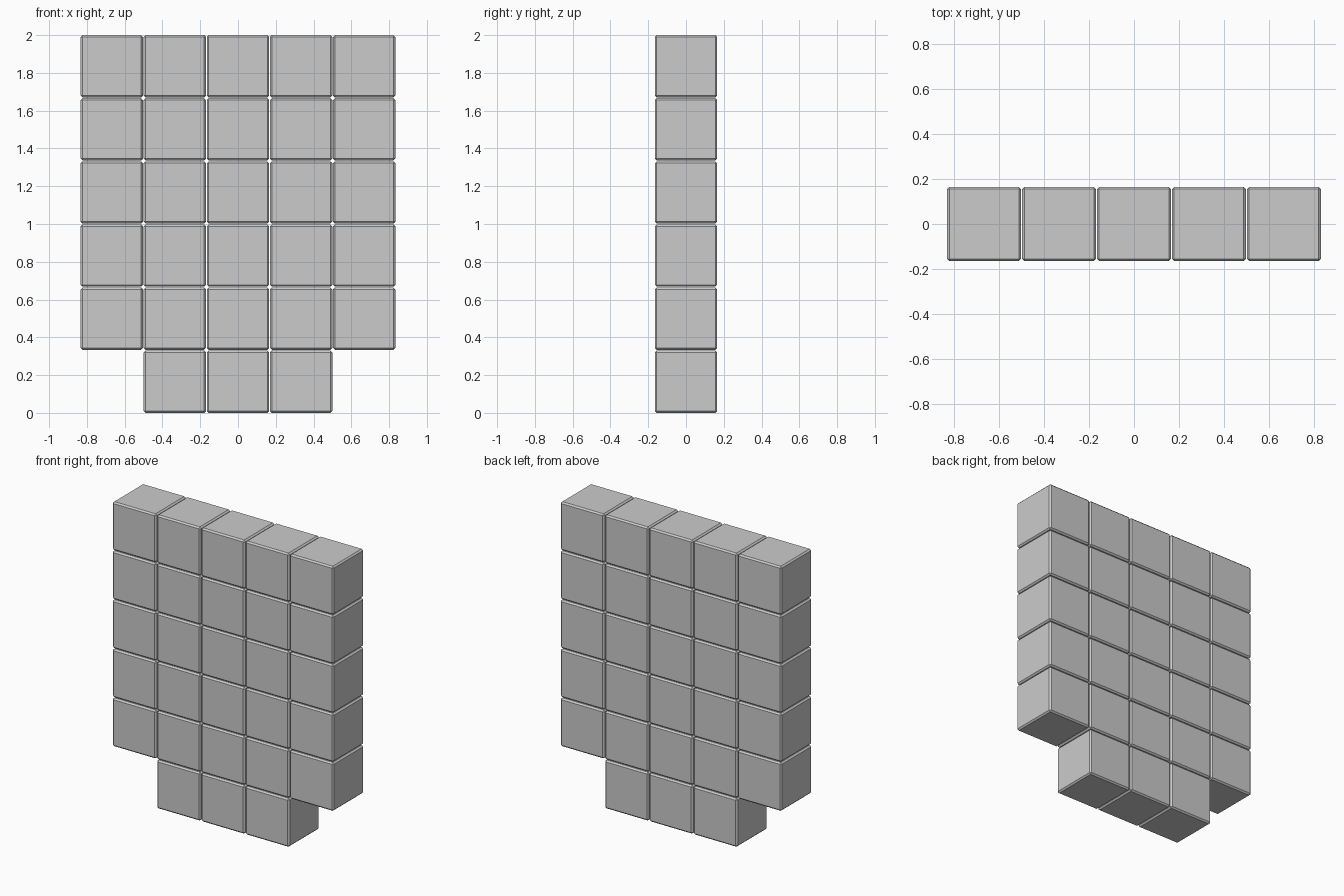
import bpy

if "Cube" in bpy.data.objects:
    bpy.data.objects.remove(bpy.data.objects["Cube"])

SIZE = 0.33            # edge of one block
PITCH = (2 - SIZE) / 5  # spacing, six rows fill two units


def block(name, x, z):
    bpy.ops.mesh.primitive_cube_add(size=SIZE, location=(x, 0, z))
    ob = bpy.context.object
    ob.name = name
    # narrow chamfer on every edge
    bev = ob.modifiers.new("chamfer", 'BEVEL')
    bev.width = 0.01
    bev.segments = 1
    bev.limit_method = 'NONE'


# wall of blocks; the bottom row lacks its two end blocks
for row in range(6):
    half = 1 if row == 0 else 2
    for col in range(-half, half + 1):
        block(f"block_row{row + 1}_col{col + 3}", col * PITCH, SIZE / 2 + row * PITCH)
